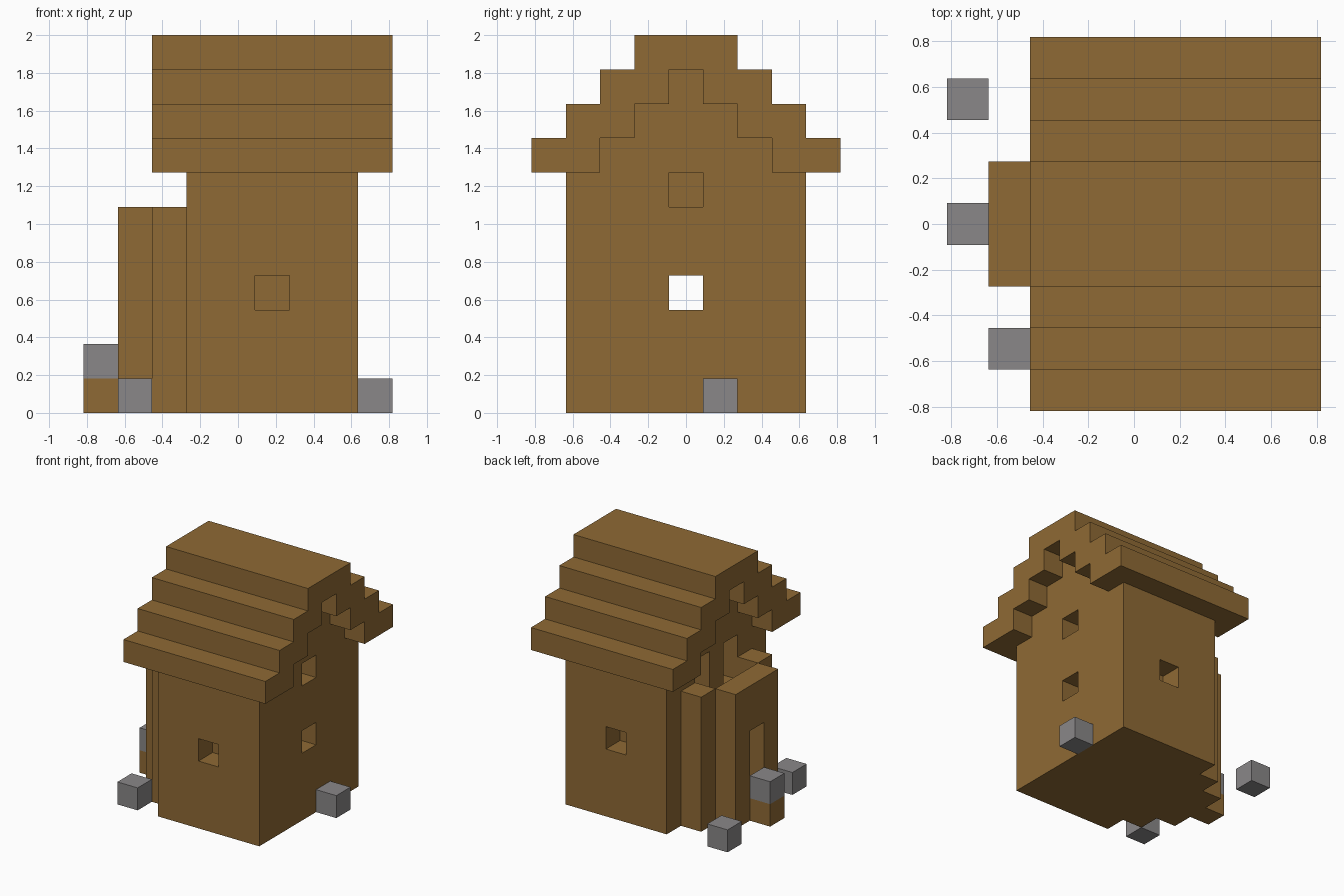
import bpy
import bmesh
from mathutils import Vector

U = 2 / 11          # edge length of one building block
HALF = 4.5          # half of the nine block plan

cube = bpy.data.objects.get("Cube")
if cube:
    bpy.data.objects.remove(cube, do_unlink=True)


def material(name, rgb):
    m = bpy.data.materials.new(name)
    m.use_nodes = True
    m.diffuse_color = (*rgb, 1)
    bsdf = next(n for n in m.node_tree.nodes if n.type == 'BSDF_PRINCIPLED')
    bsdf.inputs["Base Color"].default_value = (*rgb, 1)
    bsdf.inputs["Roughness"].default_value = 0.9
    return m


wood = material("brown wood", (0.275, 0.144, 0.035))
stone = material("grey stone", (0.252, 0.242, 0.246))


def cells(x0, x1, y0, y1, z0, z1):
    """Set of grid cells in a half-open box."""
    return {(x, y, z) for x in range(x0, x1) for y in range(y0, y1) for z in range(z0, z1)}


def build(name, filled, mat):
    """Make one block-built part, keeping only its outer faces."""
    bm = bmesh.new()
    verts = {}
    for cell in sorted(filled):
        for axis in range(3):
            for side in (0, 1):
                near = list(cell)
                near[axis] += 2 * side - 1
                if tuple(near) in filled:
                    continue
                b, c = (axis + 1) % 3, (axis + 2) % 3
                ring = []
                for db, dc in ((0, 0), (1, 0), (1, 1), (0, 1)):
                    p = list(cell)
                    p[axis] += side
                    p[b] += db
                    p[c] += dc
                    key = tuple(p)
                    if key not in verts:
                        verts[key] = bm.verts.new(Vector((p[0] - HALF, p[1] - HALF, p[2])) * U)
                    ring.append(verts[key])
                bm.faces.new(ring if side else ring[::-1])
    mesh = bpy.data.meshes.new(name)
    bm.to_mesh(mesh)
    bm.free()
    mesh.materials.append(mat)
    ob = bpy.data.objects.new(name, mesh)
    bpy.context.scene.collection.objects.link(ob)
    return ob


# House walls around a narrow room, standing on a solid floor
walls = cells(3, 8, 1, 8, 0, 7) - cells(4, 7, 3, 6, 1, 7)
walls -= cells(5, 6, 1, 2, 3, 4) | cells(5, 6, 7, 8, 3, 4)      # front and back windows
walls -= cells(7, 8, 4, 5, 3, 4) | cells(7, 8, 4, 5, 6, 7)      # side windows
walls -= cells(3, 4, 4, 5, 1, 4)                                # inner doorway
for y in (3, 5):
    walls -= cells(3, 4, y, y + 1, 5, 7)                        # openings beside the post

# Stepped gable walls at both ends
for x in (3, 7):
    for step in range(3):
        walls |= cells(x, x + 1, 2 + step, 7 - step, 7 + step, 8 + step)

# Porch, open at the top, with its door and doorstep
porch = cells(2, 3, 2, 7, 0, 6) | cells(1, 2, 3, 6, 0, 6)
porch -= cells(2, 3, 3, 6, 1, 6) | cells(1, 2, 4, 5, 1, 4)
porch |= cells(0, 1, 4, 5, 0, 1)
build("house_walls", walls | porch, wood)

# Stepped roof: mirrored courses closed by a ridge
roof = cells(2, 9, 3, 6, 10, 11)
for step in range(3):
    for y in (step, 7 - step):
        roof |= cells(2, 9, y, y + 2, 7 + step, 8 + step)
build("stepped_roof", roof, wood)

# Loose stones
stones = {
    "doorstep_stone": (0, 4, 1),
    "back_stone": (0, 7, 0),
    "front_stone": (1, 1, 0),
    "side_stone": (8, 5, 0),
}
for name, cell in stones.items():
    build(name, {cell}, stone)
